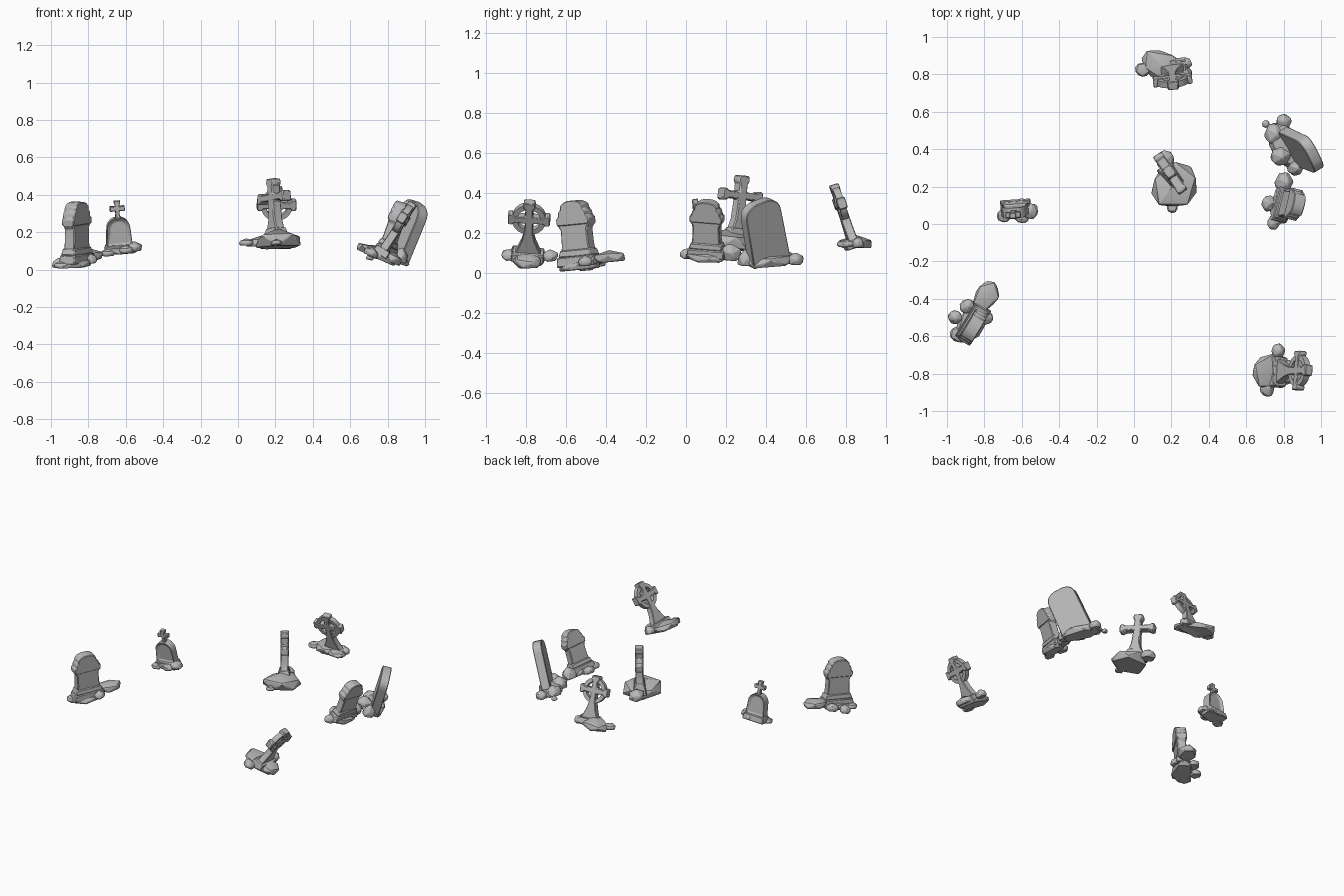
import bpy, bmesh, math, random
from mathutils import Matrix, Vector

random.seed(4)
cube = bpy.data.objects.get("Cube")
if cube:
    bpy.data.objects.remove(cube)

stone = bpy.data.materials.new("weathered grey stone")
stone.use_nodes = True
GREY = (0.48, 0.48, 0.48, 1)
stone.diffuse_color = GREY
stone.node_tree.nodes["Principled BSDF"].inputs["Base Color"].default_value = GREY
parts = []


def frame(loc, across, up):
    """Matrix of a leaning stone: X across its face, Z up its height."""
    z = Vector(up).normalized()
    x = Vector(across)
    x = (x - z * x.dot(z)).normalized()
    m = Matrix((x, z.cross(x), z)).transposed().to_4x4()
    m.translation = loc
    return m


def finish(bm, name, mat, bevel=0.0):
    bmesh.ops.recalc_face_normals(bm, faces=bm.faces)
    me = bpy.data.meshes.new(name)
    bm.to_mesh(me)
    bm.free()
    me.materials.append(stone)
    ob = bpy.data.objects.new(name, me)
    ob.matrix_world = mat
    bpy.context.collection.objects.link(ob)
    if bevel:
        mod = ob.modifiers.new("worn edges", "BEVEL")
        mod.width, mod.segments = bevel, 1
        mod.limit_method, mod.angle_limit = "ANGLE", math.radians(35)
    parts.append(ob)


def slab(name, mat, half, thick, bevel=0.005, recess=0.0):
    """Extrude a half outline mirrored in x through the thickness."""
    pts = half + [(-x, z) for x, z in reversed(half)]
    bm = bmesh.new()
    face = bm.faces.new([bm.verts.new((x, -thick / 2, z)) for x, z in pts])
    ext = bmesh.ops.extrude_face_region(bm, geom=[face])["geom"]
    bmesh.ops.translate(bm, vec=(0, thick, 0),
                        verts=[v for v in ext if isinstance(v, bmesh.types.BMVert)])
    bmesh.ops.recalc_face_normals(bm, faces=bm.faces)
    if recess:
        for f in [f for f in bm.faces if abs(f.normal.y) > 0.9]:
            bmesh.ops.inset_region(bm, faces=[f], thickness=recess, depth=0)
            bmesh.ops.translate(bm, verts=f.verts, vec=-f.normal * 0.014)
    finish(bm, name, mat, bevel)


def block(name, mat, w, d, z0, z1, taper=0.9):
    """Tapered block, for plinths and steps."""
    bm = bmesh.new()
    bmesh.ops.create_cube(bm, size=1)
    for v in bm.verts:
        k = taper if v.co.z > 0 else 1
        v.co = (v.co.x * w * k, v.co.y * d * k, z1 if v.co.z > 0 else z0)
    finish(bm, name, mat, 0.005)


def ring(name, mat, z, r0, r1, thick, n=20):
    """Square-section ring lying in the face of a cross."""
    bm = bmesh.new()
    vs = [bm.verts.new((r, y, 0)) for r, y in
          ((r0, -thick / 2), (r1, -thick / 2), (r1, thick / 2), (r0, thick / 2))]
    es = [bm.edges.new((vs[i], vs[(i + 1) % 4])) for i in range(4)]
    bmesh.ops.spin(bm, geom=vs + es, cent=(0, 0, 0), axis=(0, 1, 0),
                   angle=math.tau, steps=n)
    bmesh.ops.remove_doubles(bm, verts=bm.verts, dist=1e-4)
    finish(bm, name, mat @ Matrix.Translation((0, 0, z)))


def rocks(name, mat, items):
    """Flat-bottomed boulders at world positions, tilted like their stone."""
    tilt = mat.to_quaternion().to_matrix().to_4x4()
    for i, (x, y, z, rx, ry, rz) in enumerate(items):
        bm = bmesh.new()
        bmesh.ops.create_icosphere(bm, subdivisions=1, radius=1)
        for v in bm.verts:
            k = random.uniform(0.9, 1.14)
            v.co = (v.co.x * rx * k, v.co.y * ry * k, max(v.co.z * k, -0.35) * rz)
        finish(bm, f"{name}_{i + 1}", Matrix.Translation((x, y, z)) @ tilt, 0.006)


def ornate(name, mat, s, items):
    """Headstone with plinth, waisted body, shoulders and rounded crown."""
    block(name + "_plinth", mat, 0.222 * s, 0.1 * s, 0.005, 0.055 * s, 0.95)
    block(name + "_step", mat, 0.2 * s, 0.088 * s, 0.055 * s, 0.09 * s, 0.88)
    half = [(0.086, 0.07), (0.08, 0.12), (0.078, 0.195), (0.094, 0.215), (0.097, 0.25),
            (0.084, 0.26), (0.08, 0.285), (0.068, 0.295), (0.064, 0.318),
            (0.045, 0.332), (0.02, 0.34)]
    half = [(x * s, z * s) for x, z in half]
    slab(name + "_body", mat, half, 0.064 * s)
    slab(name + "_crown", mat, half[3:], 0.076 * s, 0.004)
    rocks(name + "_rock", mat, items)


def ringed_cross(name, mat):
    """Cross with flared foot, flared arm ends and a ring around the crossing."""
    block(name + "_plinth", mat, 0.17, 0.09, -0.01, 0.035)
    c = 0.225
    slab(name + "_shaft", mat,
         [(0.072, 0.02), (0.055, 0.05), (0.034, 0.1), (0.022, 0.15), (0.019, c - 0.02),
          (0.07, c - 0.016), (0.086, c - 0.03), (0.105, c - 0.027), (0.105, c + 0.027),
          (0.086, c + 0.03), (0.07, c + 0.016), (0.019, c + 0.02), (0.019, c + 0.06),
          (0.031, c + 0.075), (0.027, c + 0.1)], 0.046, 0.004)
    ring(name + "_ring", mat, c, 0.06, 0.086, 0.034)


# Large ornate headstone
m = frame((-0.86, -0.53, 0.03), (0.52, 0.85, 0.08), (-0.01, -0.09, 1))
ornate("ornate_headstone", m, 0.98, [
    (-0.79, -0.38, 0.07, 0.095, 0.07, 0.045), (-0.955, -0.5, 0.025, 0.042, 0.045, 0.04),
    (-0.79, -0.5, 0.05, 0.045, 0.045, 0.04), (-0.87, -0.53, 0.03, 0.13, 0.08, 0.04),
    (-0.94, -0.59, 0.02, 0.05, 0.055, 0.03), (-0.89, -0.44, 0.045, 0.05, 0.045, 0.04)])

# Tilted ornate headstone
m = frame((0.785, 0.105, 0.08), (0.25, 0.97, 0), (0.35, 0, 1))
ornate("tilted_headstone", m, 0.87, [
    (0.8, 0.22, 0.09, 0.06, 0.05, 0.06), (0.72, 0.11, 0.1, 0.05, 0.045, 0.04),
    (0.745, 0.01, 0.09, 0.05, 0.04, 0.04), (0.79, 0.1, 0.08, 0.12, 0.075, 0.04)])

# Small arched headstone crowned by a cross
m = frame((-0.633, 0.085, 0.11), (0.99, 0.06, 0.1), (-0.06, -0.16, 1))
block("arched_plinth", m, 0.165, 0.09, -0.02, 0.025)
arch = [(0.07, 0.02), (0.064, 0.1)]
arch += [(0.064 * math.cos(a), 0.11 + 0.064 * math.sin(a))
         for a in [math.radians(18 * i) for i in range(1, 5)]]
slab("arched_body", m, arch, 0.062, 0.003, 0.02)
slab("arched_cross", m, [
    (0.016, 0.165), (0.011, 0.19), (0.011, 0.208), (0.04, 0.205), (0.04, 0.235),
    (0.012, 0.232), (0.018, 0.262)], 0.03, 0.003)
rocks("arched_rock", m, [
    (-0.555, 0.07, 0.115, 0.05, 0.05, 0.04), (-0.6, 0.035, 0.1, 0.045, 0.035, 0.03),
    (-0.6, 0.115, 0.11, 0.025, 0.025, 0.03), (-0.695, 0.045, 0.085, 0.042, 0.04, 0.03),
    (-0.625, 0.075, 0.1, 0.1, 0.06, 0.035)])

# Tall plain cross
m = frame((0.205, 0.25, 0.15), (0.57, -0.82, 0.05), (-0.05, 0.09, 1))
block("plain_cross_foot", m, 0.16, 0.1, 0, 0.075, 0.6)
slab("plain_cross", m, [
    (0.08, 0), (0.072, 0.03), (0.045, 0.07), (0.03, 0.12), (0.023, 0.22), (0.085, 0.217),
    (0.1, 0.205), (0.122, 0.21), (0.122, 0.262), (0.1, 0.268), (0.085, 0.257),
    (0.023, 0.255), (0.024, 0.295), (0.034, 0.31), (0.03, 0.338)], 0.056, 0.006)
rocks("plain_cross_rock", m, [
    (0.218, 0.205, 0.145, 0.13, 0.14, 0.07), (0.165, 0.345, 0.15, 0.06, 0.058, 0.055),
    (0.205, 0.09, 0.14, 0.035, 0.035, 0.025)])

# Ringed cross leaning forward
m = frame((0.2, 0.84, 0.133), (0.98, 0.1, 0), (0.03, -0.33, 1))
ringed_cross("leaning_ringed_cross", m)
flat = frame((0, 0, 0), (0.95, -0.3, 0), (0, 0, 1))
rocks("leaning_cross_rock", flat, [
    (0.15, 0.85, 0.14, 0.13, 0.085, 0.045), (0.045, 0.825, 0.14, 0.045, 0.045, 0.03),
    (0.275, 0.86, 0.14, 0.04, 0.035, 0.04), (0.245, 0.805, 0.14, 0.075, 0.06, 0.03)])

# Ringed cross leaning to the side
m = frame((0.765, -0.79, 0.08), (0.1, 0.99, 0), (0.62, 0.03, 1))
ringed_cross("fallen_ringed_cross", m)
flat = frame((0, 0, 0), (0.1, 0.99, 0), (0.45, 0, 1))
rocks("fallen_cross_rock", flat, [
    (0.735, -0.79, 0.08, 0.11, 0.135, 0.045), (0.77, -0.68, 0.08, 0.045, 0.045, 0.04),
    (0.71, -0.88, 0.085, 0.05, 0.045, 0.035), (0.82, -0.79, 0.055, 0.075, 0.065, 0.045)])

# Plain round-topped slab
m = frame((0.83, 0.42, 0.04), (0.53, -0.85, 0), (0.42, -0.18, 1))
top = [(0.106, 0.02), (0.102, 0.27)]
top += [(0.102 * math.cos(a) ** 0.8, 0.27 + 0.08 * math.sin(a) ** 0.8)
        for a in [math.radians(15 * i) for i in range(1, 6)]]
slab("round_topped_slab", m, top, 0.062, 0.004)
flat = frame((0, 0, 0), (0.53, -0.85, 0), (0.2, 0, 1))
rocks("slab_rock", flat, [
    (0.755, 0.48, 0.075, 0.065, 0.06, 0.05), (0.8, 0.545, 0.06, 0.045, 0.045, 0.045),
    (0.78, 0.36, 0.08, 0.06, 0.06, 0.06), (0.865, 0.3, 0.06, 0.05, 0.05, 0.06),
    (0.815, 0.42, 0.06, 0.15, 0.09, 0.05), (0.705, 0.535, 0.06, 0.025, 0.025, 0.025)])

# Shading with crisp edges
bpy.ops.object.select_all(action="DESELECT")
for ob in parts:
    ob.select_set(True)
bpy.context.view_layer.objects.active = parts[0]
bpy.ops.object.shade_smooth_by_angle(angle=math.radians(30))
